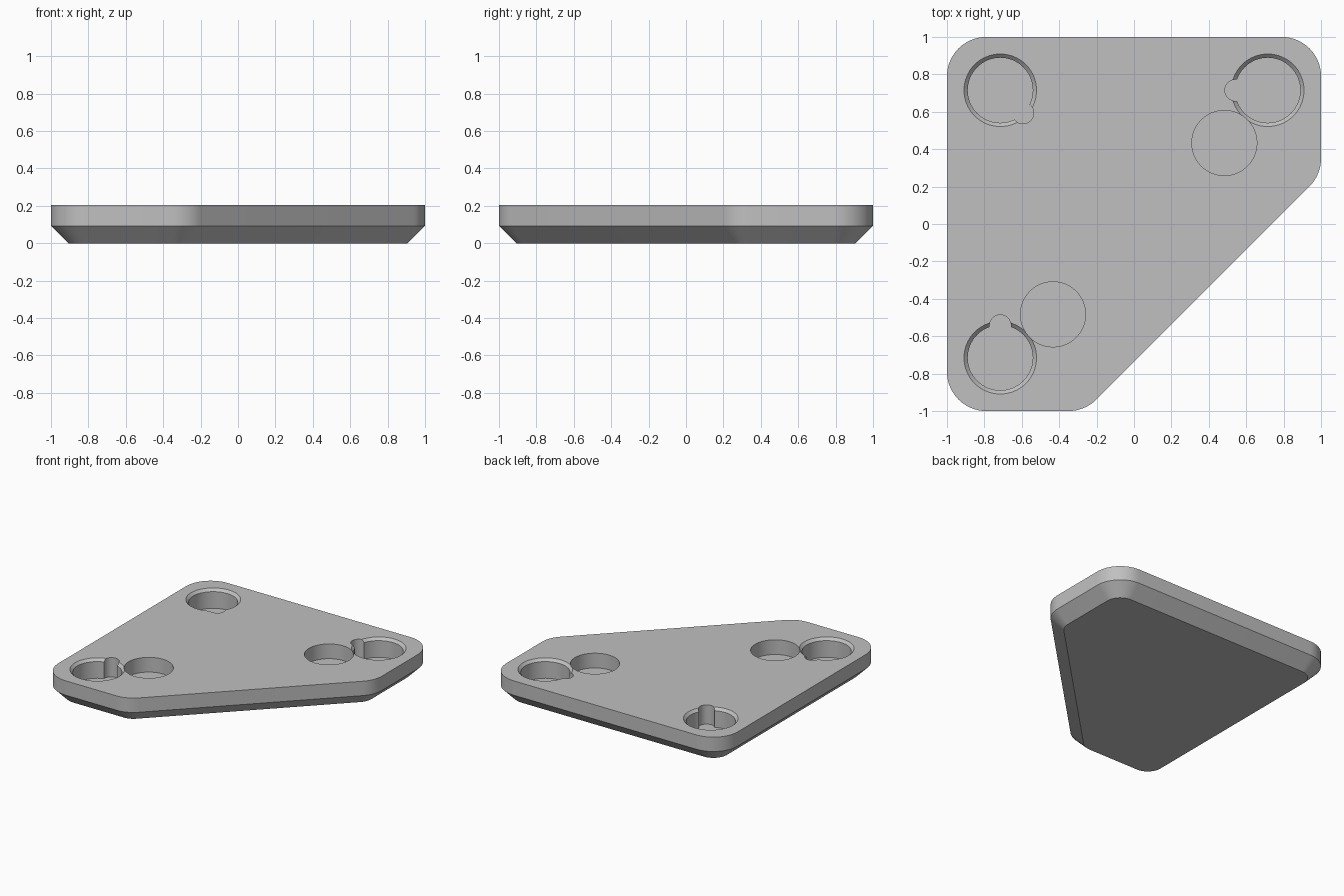
import bpy, bmesh, math
from mathutils import Vector

if "Cube" in bpy.data.objects:
    bpy.data.objects.remove(bpy.data.objects["Cube"], do_unlink=True)

HEIGHT, CHAMFER, RADIUS = 0.205, 0.093, 0.21

grey = bpy.data.materials.new("plain_grey")
grey.use_nodes = True
colour = (0.53, 0.53, 0.53, 1)
grey.diffuse_color = colour
grey.node_tree.nodes["Principled BSDF"].inputs["Base Color"].default_value = colour


def make_object(name, bm):
    bmesh.ops.recalc_face_normals(bm, faces=bm.faces)
    mesh = bpy.data.meshes.new(name)
    bm.to_mesh(mesh)
    bm.free()
    mesh.materials.append(grey)
    obj = bpy.data.objects.new(name, mesh)
    bpy.context.collection.objects.link(obj)
    return obj


def lathe(name, centre, profile, sides=64):
    """Closed round solid from (radius, height) pairs, listed bottom to top."""
    bm = bmesh.new()
    rings = []
    for r, z in profile:
        rings.append([bm.verts.new((centre[0] + r * math.cos(math.tau * i / sides),
                                    centre[1] + r * math.sin(math.tau * i / sides), z))
                      for i in range(sides)])
    skin(bm, rings)
    return make_object(name, bm)


def skin(bm, rings):
    bm.faces.new(rings[0])
    bm.faces.new(rings[-1])
    for low, high in zip(rings, rings[1:]):
        for i in range(len(low)):
            j = (i + 1) % len(low)
            bm.faces.new((low[i], low[j], high[j], high[i]))


# Corner arcs: centre, start angle, end angle
ARCS = [((0.79, 0.35), -45, 0), ((0.79, 0.79), 0, 90), ((-0.79, 0.79), 90, 180),
        ((-0.79, -0.79), 180, 270), ((-0.35, -0.79), 270, 315)]


def outline(bm, radius, z, steps=14):
    ring = []
    for (cx, cy), a, b in ARCS:
        for i in range(steps + 1):
            t = math.radians(a + (b - a) * i / steps)
            ring.append(bm.verts.new((cx + radius * math.cos(t), cy + radius * math.sin(t), z)))
    return ring


# Plate with a bevelled underside
bm = bmesh.new()
skin(bm, [outline(bm, RADIUS - CHAMFER, 0), outline(bm, RADIUS, CHAMFER),
          outline(bm, RADIUS, HEIGHT)])
plate = make_object("corner_plate", bm)

# Cutters: countersunk sockets with a round notch, and plain pockets
cutters = []
SOCKET_FLOOR, POCKET_FLOOR, TOP = 0.055, 0.09, HEIGHT + 0.05
for centre, angle in [((-0.715, 0.715), -45), ((0.715, 0.715), 180), ((-0.715, -0.715), 90)]:
    cutters.append(lathe("socket_cutter", centre, [
        (0.174, SOCKET_FLOOR), (0.174, HEIGHT - 0.02), (0.194, HEIGHT), (0.194, TOP)]))
    t = math.radians(angle)
    notch = Vector(centre) + 0.172 * Vector((math.cos(t), math.sin(t)))
    cutters.append(lathe("notch_cutter", notch, [(0.057, SOCKET_FLOOR), (0.057, TOP)], 32))
for centre in [(0.483, 0.433), (-0.433, -0.483)]:
    cutters.append(lathe("pocket_cutter", centre, [(0.174, POCKET_FLOOR), (0.174, TOP)]))

bpy.context.view_layer.objects.active = plate
for cutter in cutters:
    mod = plate.modifiers.new("cut", "BOOLEAN")
    mod.operation = "DIFFERENCE"
    mod.solver = "EXACT"
    mod.object = cutter
    bpy.ops.object.modifier_apply(modifier=mod.name)
    bpy.data.objects.remove(cutter, do_unlink=True)

# Smooth curved walls, keep hard edges
bpy.ops.object.select_all(action="DESELECT")
plate.select_set(True)
bpy.ops.object.shade_smooth_by_angle(angle=math.radians(30))
